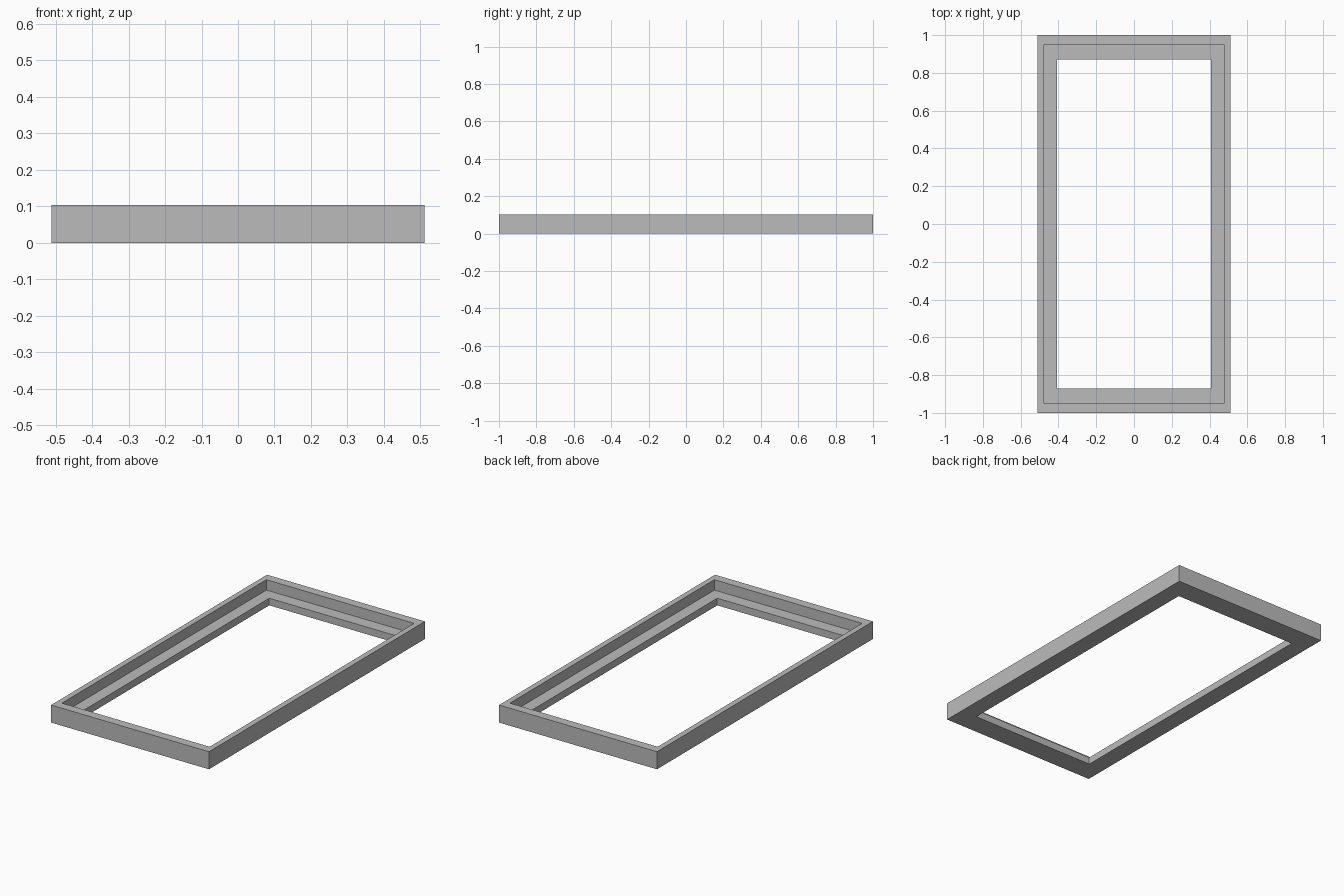
import bpy
import bmesh

# Remove the default object
cube = bpy.data.objects.get("Cube")
if cube:
    bpy.data.objects.remove(cube, do_unlink=True)

# Frame colour
grey = bpy.data.materials.new("mid grey")
grey.use_nodes = True
colour = (0.5, 0.5, 0.5, 1)
grey.diffuse_color = colour
grey.node_tree.nodes["Principled BSDF"].inputs["Base Color"].default_value = colour

# Stepped cross-section: half width, half length, height of each corner
HEIGHT, LEDGE = 0.103, 0.042
OUTER, RIM, OPENING = (0.512, 1.0), (0.479, 0.947), (0.408, 0.872)
profile = [(OUTER, 0), (OUTER, HEIGHT), (RIM, HEIGHT),
           (RIM, LEDGE), (OPENING, LEDGE), (OPENING, 0)]
corners = [(-1, -1), (1, -1), (1, 1), (-1, 1)]

# One rectangular loop per profile corner, bridged into a closed frame
bm = bmesh.new()
loops = [[bm.verts.new((sx * w, sy * l, z)) for sx, sy in corners]
         for (w, l), z in profile]
for a, b in zip(loops, loops[1:] + loops[:1]):
    for i in range(4):
        j = (i + 1) % 4
        bm.faces.new((a[i], a[j], b[j], b[i]))
bmesh.ops.recalc_face_normals(bm, faces=bm.faces)

mesh = bpy.data.meshes.new("stepped_frame")
bm.to_mesh(mesh)
bm.free()
mesh.materials.append(grey)
frame = bpy.data.objects.new("stepped_frame", mesh)
bpy.context.collection.objects.link(frame)
